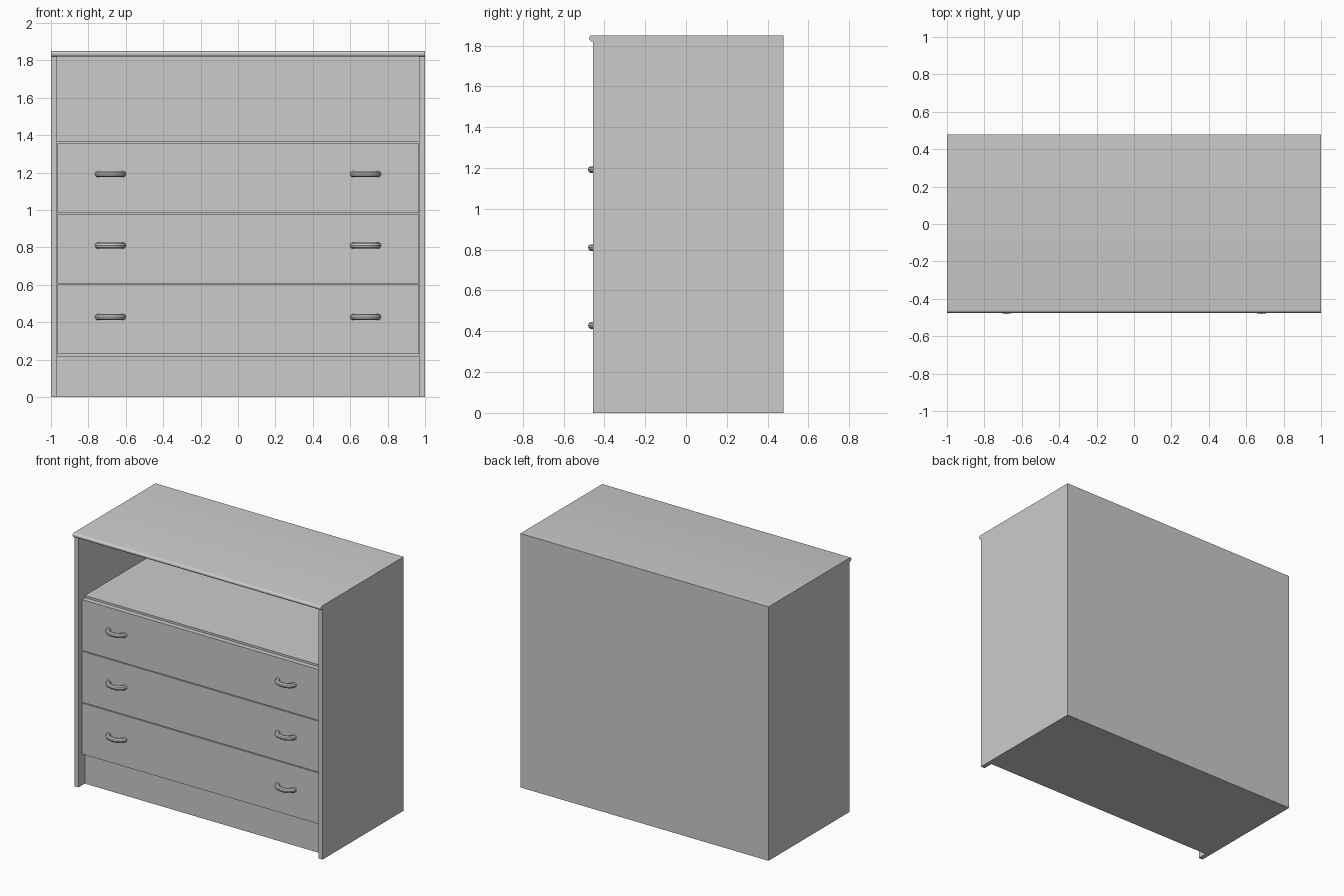
import bpy
import bmesh
from math import cos, sin, pi

cube = bpy.data.objects.get("Cube")
if cube:
    bpy.data.objects.remove(cube, do_unlink=True)

grey = bpy.data.materials.new("light grey")
grey.use_nodes = True
COLOUR = (0.6, 0.6, 0.6, 1)
grey.diffuse_color = COLOUR
grey.node_tree.nodes["Principled BSDF"].inputs["Base Color"].default_value = COLOUR


def finish(name, bm):
    """Turn a bmesh into a named, coloured object."""
    bmesh.ops.recalc_face_normals(bm, faces=bm.faces)
    mesh = bpy.data.meshes.new(name)
    bm.to_mesh(mesh)
    bm.free()
    mesh.materials.append(grey)
    obj = bpy.data.objects.new(name, mesh)
    bpy.context.collection.objects.link(obj)
    return obj


def smooth(obj):
    bpy.ops.object.select_all(action='DESELECT')
    obj.select_set(True)
    bpy.context.view_layer.objects.active = obj
    bpy.ops.object.shade_smooth_by_angle()


def box(name, x, y, z):
    """Box from (low, high) ranges on each axis."""
    bm = bmesh.new()
    bmesh.ops.create_cube(bm, size=1)
    for v in bm.verts:
        v.co = [r[0] if c < 0 else r[1] for c, r in zip(v.co, (x, y, z))]
    return finish(name, bm)


def handle(name, cx, cz):
    """Round bar bowed outwards from the drawer front."""
    curve = bpy.data.curves.new(name, 'CURVE')
    curve.dimensions = '3D'
    curve.bevel_depth = 0.017
    curve.bevel_resolution = 3
    curve.use_fill_caps = True
    spline = curve.splines.new('POLY')
    steps = 16
    spline.points.add(steps)
    for i, p in enumerate(spline.points):
        a = pi * i / steps
        p.co = (cx + 0.066 * cos(a), FRONT - 0.045 * sin(a), cz, 1)
    source = bpy.data.objects.new(name + "_path", curve)
    bpy.context.collection.objects.link(source)
    bpy.context.view_layer.update()
    bm = bmesh.new()
    evaluated = source.evaluated_get(bpy.context.evaluated_depsgraph_get())
    bm.from_mesh(evaluated.to_mesh())
    evaluated.to_mesh_clear()
    bpy.data.objects.remove(source, do_unlink=True)
    smooth(finish(name, bm))


INNER = 0.967            # inner face of the side panels
EDGE, FRONT, RECESS = -0.455, -0.418, -0.382
BACK, BACK_IN = 0.478, 0.465
TOP, UNDER = 1.85, 1.82

# Carcass
for side, s in (("right", -1), ("left", 1)):
    box(side + "_side_panel", sorted((s * INNER, s)), (EDGE, BACK_IN), (0, UNDER))
box("back_panel", (-1, 1), (BACK_IN, BACK), (0, UNDER))
box("plinth_base", (-INNER, INNER), (RECESS, BACK_IN), (0, 0.22))
box("shelf", (-INNER, INNER), (RECESS, BACK_IN), (1.34, 1.37))

# Top panel with a rounded front edge
bm = bmesh.new()
r = (TOP - UNDER) / 2
profile = [(BACK, UNDER), (BACK, TOP)]
for i in range(9):
    a = pi * i / 8
    profile.append((-0.46 - r * sin(a), UNDER + r + r * cos(a)))
face = bm.faces.new([bm.verts.new((-1, y, z)) for y, z in profile])
ext = bmesh.ops.extrude_face_region(bm, geom=[face])["geom"]
bmesh.ops.translate(bm, vec=(2, 0, 0),
                    verts=[g for g in ext if isinstance(g, bmesh.types.BMVert)])
if not any(all(v.co.x < 0 for v in f.verts) for f in bm.faces):
    bmesh.ops.holes_fill(bm, edges=bm.edges)
smooth(finish("top_panel", bm))

# Drawers with their boxes and paired handles
for n, level in enumerate(("lower", "middle", "upper")):
    z = 0.23 + 0.377 * n
    box(level + "_drawer_front", (-0.965, 0.965), (FRONT, RECESS), (z, z + 0.371))
    box(level + "_drawer_box", (-0.94, 0.94), (RECESS, 0.44), (z + 0.02, z + 0.34))
    for side, s in (("right", -1), ("left", 1)):
        handle(f"{level}_{side}_handle", s * 0.682, 0.428 + 0.382 * n)
